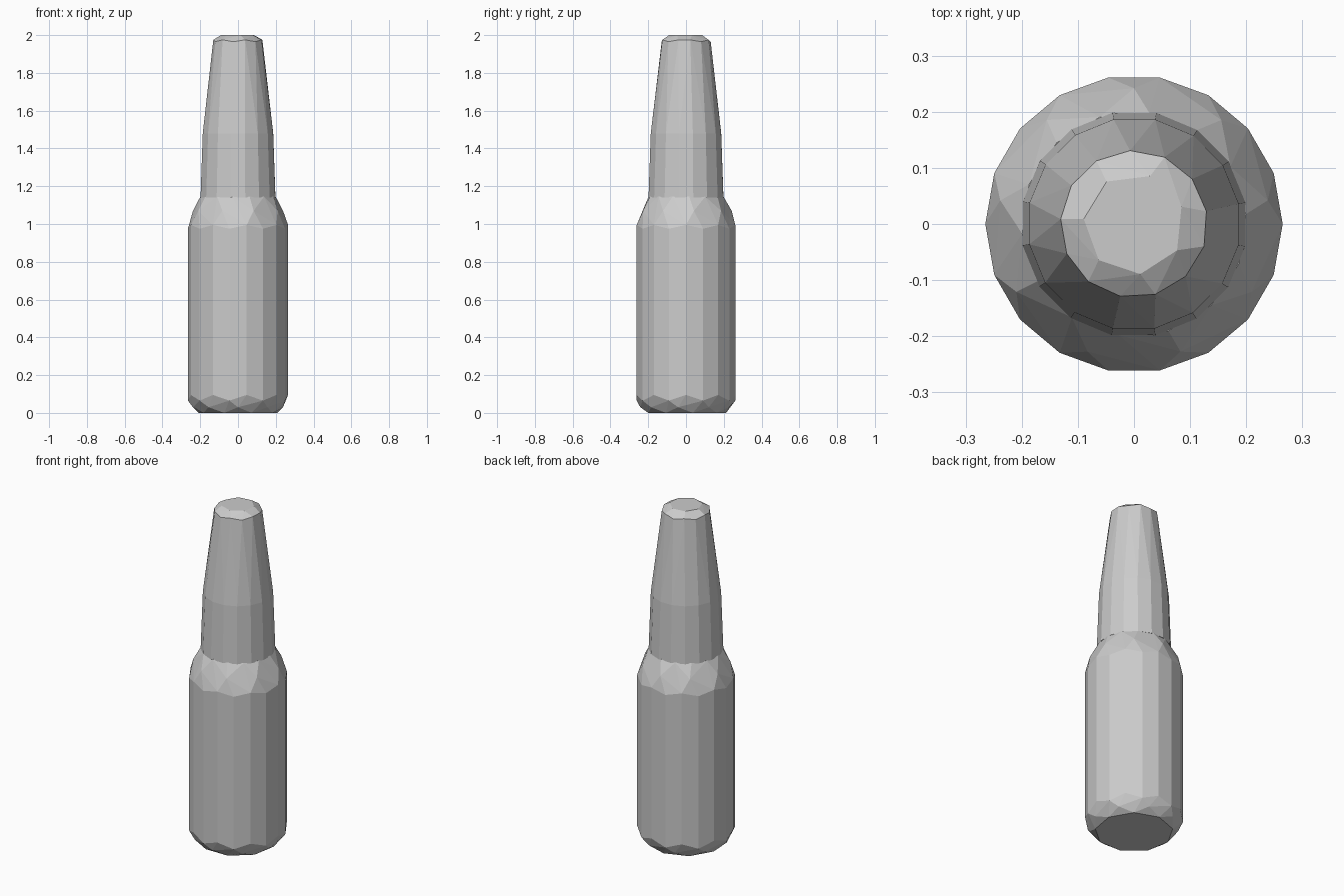
import bpy
import bmesh
from math import cos, sin, radians, tau

cube = bpy.data.objects.get("Cube")
if cube:
    bpy.data.objects.remove(cube, do_unlink=True)

# One plain grey for the whole model
grey = bpy.data.materials.new("plain grey")
grey.use_nodes = True
colour = (0.6, 0.6, 0.6, 1)
grey.diffuse_color = colour
grey.node_tree.nodes["Principled BSDF"].inputs["Base Color"].default_value = colour


def faceted_solid(name, rings):
    """Wrap a flat-faced convex skin around rings: sides, radius, height, turn, zigzag."""
    bm = bmesh.new()
    for sides, radius, height, turn, zigzag in rings:
        for i in range(sides):
            a = radians(turn) + tau * i / sides
            z = height + zigzag * (-1) ** i
            bm.verts.new((radius * cos(a), radius * sin(a), z))
    hull = bmesh.ops.convex_hull(bm, input=bm.verts[:])
    spare = set(hull["geom_interior"]) | set(hull["geom_unused"])
    spare = [v for v in spare if isinstance(v, bmesh.types.BMVert)]
    bmesh.ops.delete(bm, geom=spare, context='VERTS')
    bmesh.ops.dissolve_limit(bm, angle_limit=radians(0.5),
                             verts=bm.verts[:], edges=bm.edges[:])
    bmesh.ops.recalc_face_normals(bm, faces=bm.faces[:])
    mesh = bpy.data.meshes.new(name)
    bm.to_mesh(mesh)
    bm.free()
    mesh.materials.append(grey)
    obj = bpy.data.objects.new(name, mesh)
    bpy.context.collection.objects.link(obj)
    return obj


# Bottle: chamfered base, straight wall, rounded shoulder
faceted_solid("bottle", [
    (9, 0.212, 0.0, 10, 0),
    (9, 0.242, 0.03, 30, 0),
    (18, 0.265, 0.08, 0, 0.015),
    (18, 0.265, 0.985, 0, 0.01),
    (9, 0.242, 1.07, 10, 0),
    (14, 0.2, 1.145, 5, 0),
])

# Cap: tall taper with a slightly domed tip
faceted_solid("cap", [
    (16, 0.202, 1.14, 11, 0),
    (16, 0.19, 1.48, 11, 0),
    (13, 0.131, 1.97, 10, 0.005),
    (7, 0.09, 2.0, 20, 0),
])
